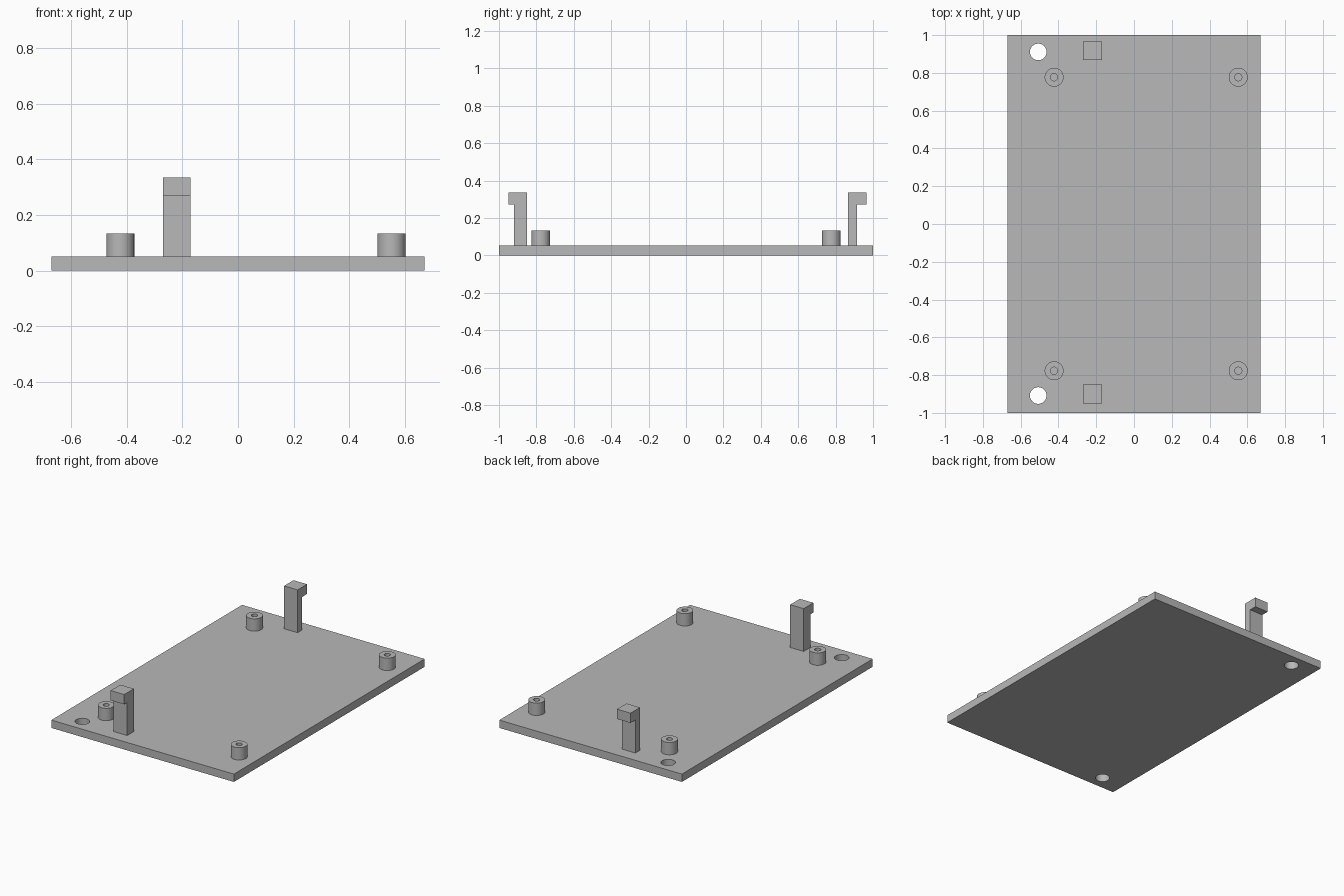
import bpy, bmesh, math

cube = bpy.data.objects.get("Cube")
if cube:
    bpy.data.objects.remove(cube, do_unlink=True)

HALF_X, PLATE_TOP = 0.67, 0.052
POST_TOP, CLIP_TOP, HOOK_BOTTOM = 0.134, 0.336, 0.271

grey = bpy.data.materials.new("plain grey")
grey.use_nodes = True
colour = (0.48, 0.48, 0.48, 1)
grey.diffuse_color = colour
grey.node_tree.nodes["Principled BSDF"].inputs["Base Color"].default_value = colour


def finish(name, bm, smooth=False):
    bmesh.ops.recalc_face_normals(bm, faces=bm.faces)
    mesh = bpy.data.meshes.new(name)
    bm.to_mesh(mesh)
    bm.free()
    obj = bpy.data.objects.new(name, mesh)
    bpy.context.collection.objects.link(obj)
    mesh.materials.append(grey)
    if smooth:
        smooth_sides(obj)
    return obj


def smooth_sides(obj):
    bpy.ops.object.select_all(action='DESELECT')
    obj.select_set(True)
    bpy.context.view_layer.objects.active = obj
    bpy.ops.object.shade_smooth_by_angle(angle=math.radians(30))


def extruded(name, points, direction):
    """Closed planar profile pushed along a direction."""
    bm = bmesh.new()
    face = bm.faces.new([bm.verts.new(p) for p in points])
    geom = bmesh.ops.extrude_face_region(bm, geom=[face])["geom"]
    moved = [v for v in geom if isinstance(v, bmesh.types.BMVert)]
    bmesh.ops.translate(bm, verts=moved, vec=direction)
    return finish(name, bm)


def standoff(name, x, y, radius=0.05, bore=0.019):
    """Hollow round post, turned from its wall profile."""
    bm = bmesh.new()
    wall = [(radius, PLATE_TOP), (radius, POST_TOP), (bore, POST_TOP), (bore, PLATE_TOP)]
    verts = [bm.verts.new((x + r, y, z)) for r, z in wall]
    edges = [bm.edges.new((verts[i], verts[(i + 1) % 4])) for i in range(4)]
    bmesh.ops.spin(bm, geom=verts + edges, cent=(x, y, 0), axis=(0, 0, 1),
                   angle=math.tau, steps=48, use_merge=True)
    bmesh.ops.remove_doubles(bm, verts=bm.verts, dist=1e-5)
    finish(name, bm, smooth=True)


def clip(name, inner, stem, tip):
    """Upright post with a hook facing the plate's nearest end."""
    outline = [(inner, PLATE_TOP), (inner, CLIP_TOP), (tip, CLIP_TOP),
               (tip, HOOK_BOTTOM), (stem, HOOK_BOTTOM), (stem, PLATE_TOP)]
    extruded(name, [(-0.269, y, z) for y, z in outline], (0.099, 0, 0))


# Base plate with two round through-holes
corners = [(-HALF_X, -1, 0), (HALF_X, -1, 0), (HALF_X, 1, 0), (-HALF_X, 1, 0)]
plate = extruded("base_plate", corners, (0, 0, PLATE_TOP))
for y in (-0.908, 0.911):
    bm = bmesh.new()
    bmesh.ops.create_cone(bm, cap_ends=True, segments=48, radius1=0.044,
                          radius2=0.044, depth=0.4)
    bmesh.ops.translate(bm, verts=bm.verts, vec=(-0.507, y, 0))
    cutter = finish("hole_cutter", bm)
    cutter.hide_render = True
    bpy.context.view_layer.objects.active = plate
    cut = plate.modifiers.new("hole", 'BOOLEAN')
    cut.operation = 'DIFFERENCE'
    cut.solver = 'EXACT'
    cut.object = cutter
    bpy.ops.object.modifier_apply(modifier=cut.name)
    bpy.data.objects.remove(cutter, do_unlink=True)
smooth_sides(plate)

# Four mounting standoffs
for x, side in ((-0.423, "right"), (0.552, "left")):
    for y, end in ((-0.777, "front"), (0.777, "back")):
        standoff(f"standoff_{end}_{side}", x, y)

# Two hooked clips
clip("front_clip", -0.849, -0.919, -0.95)
clip("back_clip", 0.867, 0.915, 0.966)
